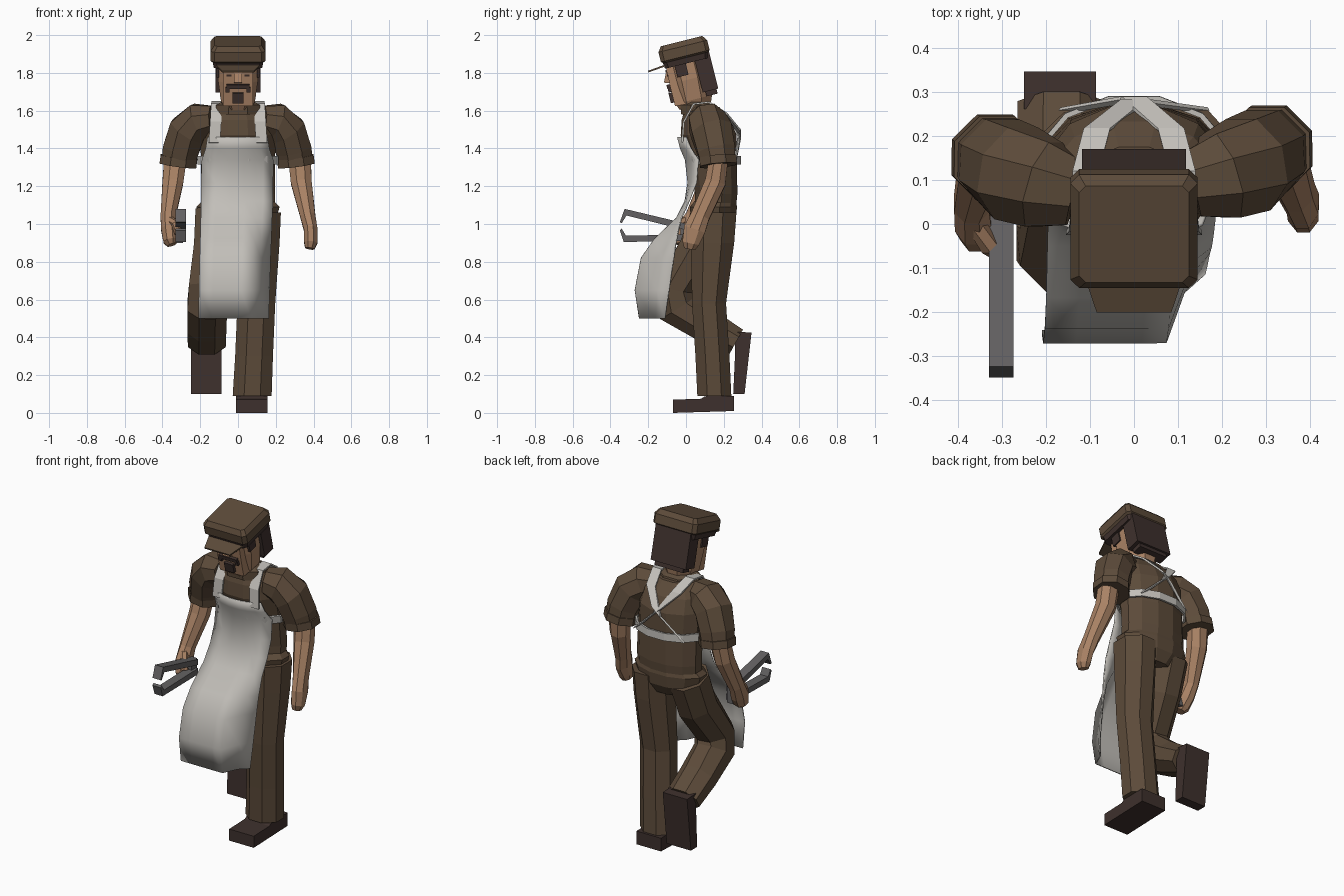
import bpy, bmesh, math
from mathutils import Vector, Matrix

if "Cube" in bpy.data.objects:
    bpy.data.objects.remove(bpy.data.objects["Cube"])


def material(name, rgb):
    m = bpy.data.materials.new(name)
    m.diffuse_color = (*rgb, 1)
    m.use_nodes = True
    m.node_tree.nodes["Principled BSDF"].inputs["Base Color"].default_value = m.diffuse_color
    return m


CLOTH = material("brown cloth", (0.108, 0.070, 0.042))
DARK = material("dark brown", (0.048, 0.030, 0.026))
SKIN = material("skin", (0.40, 0.225, 0.13))
LINEN = material("pale linen", (0.54, 0.52, 0.485))
STEEL = material("grey steel", (0.125, 0.12, 0.122))


def finish(name, bm, mat, thick=0, smooth=False, matrix=None):
    if matrix:
        bmesh.ops.transform(bm, matrix=matrix, verts=bm.verts)
    bmesh.ops.recalc_face_normals(bm, faces=bm.faces)
    me = bpy.data.meshes.new(name)
    bm.to_mesh(me)
    bm.free()
    me.materials.append(mat)
    ob = bpy.data.objects.new(name, me)
    bpy.context.collection.objects.link(ob)
    if thick:
        mod = ob.modifiers.new("thickness", "SOLIDIFY")
        mod.thickness, mod.offset = thick, 0
    if smooth:
        for p in me.polygons:
            p.use_smooth = True
    return ob


def loft(name, rings, mat, n=8, ref=(1, 0, 0), flat=False, cap=True, matrix=None, thick=0):
    """Skin rings (x, y, z, rx, ry) that follow a path, or lie flat."""
    bm, loops = bmesh.new(), []
    P = [Vector(r[:3]) for r in rings]
    for i, r in enumerate(rings):
        t = Vector((0, 0, 1))
        if not flat:
            t = Vector()
            if i:
                t += (P[i] - P[i - 1]).normalized()
            if i < len(P) - 1:
                t += (P[i + 1] - P[i]).normalized()
            t.normalize()
        a = Vector(ref)
        a = (a - t * a.dot(t)).normalized()
        b = t.cross(a)
        k = 1 / math.cos(math.pi / n)
        loops.append([bm.verts.new(P[i] + k * (a * r[3] * math.cos(w) + b * r[4] * math.sin(w)))
                      for w in [(j + .5) * math.tau / n for j in range(n)]])
    for A, B in zip(loops, loops[1:]):
        for j in range(n):
            bm.faces.new((A[j], A[(j + 1) % n], B[(j + 1) % n], B[j]))
    if cap:
        bm.faces.new(loops[0])
        bm.faces.new(loops[-1])
    return finish(name, bm, mat, thick, matrix=matrix)


def slab(name, profile, x0, x1, mat, matrix=None):
    """Extrude a (y, z) profile across x."""
    bm = bmesh.new()
    A, B = [[bm.verts.new((x, y, z)) for y, z in profile] for x in (x0, x1)]
    n = len(A)
    bm.faces.new(A)
    bm.faces.new(B)
    for j in range(n):
        bm.faces.new((A[j], A[(j + 1) % n], B[(j + 1) % n], B[j]))
    return finish(name, bm, mat, matrix=matrix)


def box(name, x0, x1, y0, y1, z0, z1, mat, matrix=None):
    return slab(name, [(y0, z0), (y1, z0), (y1, z1), (y0, z1)], x0, x1, mat, matrix)


def sheet(name, rows, mat, thick, smooth=False):
    """Quad grid from rows of points."""
    bm = bmesh.new()
    V = [[bm.verts.new(p) for p in row] for row in rows]
    for A, B in zip(V, V[1:]):
        for j in range(len(A) - 1):
            bm.faces.new((A[j], A[j + 1], B[j + 1], B[j]))
    return finish(name, bm, mat, thick, smooth)


# Torso: trousers seat, then shirt
loft("trouser_seat", [(0, .15, .96, .12, .08), (0, .145, 1.02, .20, .118),
                      (0, .145, 1.09, .22, .125), (0, .155, 1.12, .19, .11)], CLOTH, 12, flat=True)
loft("shirt", [(0, .155, 1.09, .195, .11), (0, .16, 1.16, .197, .112), (0, .15, 1.3, .195, .12),
               (0, .12, 1.47, .2, .148), (0, .105, 1.55, .185, .128), (0, .085, 1.62, .13, .09)],
     CLOTH, 12, flat=True)
loft("collar", [(0, .07, 1.58, .125, .095), (0, .06, 1.63, .115, .09), (0, .06, 1.645, .09, .07)],
     CLOTH, 8, flat=True)
loft("neck", [(0, .07, 1.57, .08, .07), (0, .04, 1.72, .08, .07)], SKIN, 8, flat=True)

# Arms
for side, s, dy in (("left", 1, 0), ("right", -1, -.02)):
    k = s * (1 if s > 0 else 1.03)
    loft(side + "_sleeve", [(k * .13, .09 + dy, 1.55, .075, .075), (k * .20, .11 + dy, 1.545, .10, .095),
                            (k * .26, .135 + dy, 1.49, .108, .10), (k * .295, .16 + dy, 1.39, .10, .095),
                            (k * .305, .17 + dy, 1.33, .092, .09)], CLOTH, 8, (0, 1, 0))
    loft(side + "_cuff", [(k * .303, .168 + dy, 1.355, .098, .098), (k * .309, .172 + dy, 1.31, .098, .098)],
         CLOTH, 8, (0, 1, 0))
loft("left_forearm", [(.325, .175, 1.36, .05, .06), (.335, .155, 1.22, .055, .055), (.37, .075, 1.04, .05, .04),
                      (.385, .045, .97, .058, .036), (.385, .025, .9, .045, .035), (.38, .02, .87, .03, .025)],
     SKIN, 8, (0, 1, 0))
loft("right_forearm", [(-.33, .155, 1.36, .05, .06), (-.345, .125, 1.22, .055, .055), (-.37, .045, 1.04, .048, .04),
                       (-.365, .005, .97, .058, .042), (-.357, -.02, .91, .045, .038), (-.35, -.025, .89, .03, .025)],
     SKIN, 8, (0, 1, 0))
loft("right_thumb", [(-.36, .0, 1.02, .02, .02), (-.33, -.05, 1.0, .02, .02), (-.315, -.06, .95, .018, .018)],
     SKIN, 6, (0, 1, 0))

# Legs: one straight, one bent back
loft("left_leg", [(.075, .15, .09, .103, .09), (.085, .14, .3, .1, .09), (.097, .122, .58, .1, .09),
                  (.112, .14, .9, .108, .115), (.115, .145, 1.06, .112, .122)], CLOTH, 8, flat=True)
loft("right_leg", [(-.115, .145, 1.06, .11, .115), (-.125, .075, .87, .108, .112), (-.155, -.055, .66, .105, .105),
                   (-.163, -.04, .56, .105, .115), (-.165, .12, .455, .103, .09), (-.165, .265, .375, .1, .075)],
     CLOTH, 8)
slab("left_shoe", [(-.07, 0), (.255, .01), (.255, .09), (.1, .088), (.08, .075), (-.07, .07)], -.01, .155, DARK)
slab("right_shoe", [(.25, .1), (.31, .1), (.347, .425), (.262, .43), (.258, .27)], -.25, -.087, DARK)

# Head parts share a forward tilt
H = Matrix.Translation((0, 0, 1.7)) @ Matrix.Rotation(math.radians(14), 4, "X")
loft("head", [(0, .03, -.085, .075, .085), (0, .03, -.05, .09, .1), (0, .035, .06, .105, .105),
              (0, .035, .19, .105, .105)], SKIN, 8, flat=True, matrix=H)
slab("face", [(-.075, -.06), (.05, -.07), (.05, .17), (-.07, .17), (-.075, .05)], -.08, .08, SKIN, H)
slab("nose", [(-.07, .065), (-.102, .075), (-.073, .135)], -.022, .022, SKIN, H)
box("back_hair", -.118, .118, .085, .17, -.025, .18, DARK, H)
box("nape_hair", -.095, .095, .10, .16, -.05, -.02, DARK, H)
box("hairline", -.113, .113, -.02, .1, .145, .18, DARK, H)
box("moustache", -.06, .06, -.092, -.06, .038, .06, DARK, H)
box("goatee", -.03, .03, -.092, -.06, -.04, .015, DARK, H)
for s in (-1, 1):
    box("sideburn", s * .1, s * .113, -.025, .035, .085, .17, DARK, H)
    box("moustache_end", s * .045, s * .065, -.09, -.06, .018, .045, DARK, H)
    box("brow", s * .025, s * .075, -.08, -.06, .125, .136, DARK, H)
    box("eye", s * .035, s * .06, -.077, -.07, .103, .113, DARK, H)


# Cap with bevelled crown, band and brim
def crown(name, rows, mat):
    bm, loops = bmesh.new(), []
    for z, hx, hy, c in rows:
        pts = []
        for sx, sy in ((1, 1), (-1, 1), (-1, -1), (1, -1)):
            two = [(sx * hx, .042 + sy * (hy - c), z), (sx * (hx - c), .042 + sy * hy, z)]
            pts += two if sx * sy > 0 else two[::-1]
        loops.append([bm.verts.new(p) for p in pts])
    for A, B in zip(loops, loops[1:]):
        for j in range(8):
            bm.faces.new((A[j], A[(j + 1) % 8], B[(j + 1) % 8], B[j]))
    bm.faces.new(loops[0])
    bm.faces.new(loops[-1])
    finish(name, bm, mat, matrix=H)


crown("cap_crown", [(.172, .13, .118, .02), (.185, .145, .133, .02), (.238, .145, .133, .02),
                    (.266, .125, .113, .015)], CLOTH)
crown("cap_band", [(.145, .128, .12, .02), (.176, .134, .124, .02)], DARK)
bm = bmesh.new()
bm.faces.new([bm.verts.new(p) for p in ((-.12, -.06, .163), (.12, -.06, .163), (.085, -.168, .152), (-.085, -.168, .152))])
finish("cap_brim", bm, CLOTH, .009, matrix=H)

# Apron: rows of height, left and right edge, front and back fold depth, side wrap
U = [(-1, 1), (-.6, 1), (-.2, 1), (.2, 1), (.5, 1), (.72, .35), (1, 0)]
APRON = [(1.46, -.16, .155, -.045, -.045, .045), (1.40, -.17, .165, -.03, -.03, .055),
         (1.34, -.19, .185, -.005, -.005, .07), (1.22, -.195, .185, .01, .01, .045),
         (1.12, -.195, .185, -.005, -.005, .02), (1.03, -.197, .18, -.05, -.03, .005),
         (.92, -.2, .175, -.165, -.05, 0), (.82, -.203, .17, -.235, -.065, 0),
         (.65, -.207, .165, -.268, -.09, 0), (.50, -.21, .16, -.245, -.112, 0)]
sheet("apron", [[(xl + (xr - xl) * (u + 1) / 2, yb + (yf - yb) * w + k * u * u, z) for u, w in U]
                for z, xl, xr, yf, yb, k in APRON], LINEN, .008, True)
loft("apron_tie", [(0, .148, 1.315, .208, .138), (0, .142, 1.36, .21, .143)], LINEN, 12,
     flat=True, cap=False, thick=.012)

# Shoulder straps crossing on the back
for s in (-1, 1):
    path = [(.125, -.02, 1.43), (.118, -.012, 1.54), (.112, .04, 1.635), (.11, .12, 1.645),
            (.085, .215, 1.585), (.0, .284 + s * .003, 1.475), (-.14, .262, 1.345)]
    rows = []
    for i, (x, y, z) in enumerate(path):
        d = Vector((.03, 0, .022 if i > 4 else 0))
        c = Vector((x, y, z))
        rows.append([((c + m * d).x * s, (c + m * d).y, (c + m * d).z) for m in (-1, 1)])
    sheet("back_strap" if s > 0 else "crossing_strap", rows, LINEN, .01)

# Tongs held in the right hand
slab("tongs_upper_arm", [(.01, .965), (.01, 1.0), (-.325, 1.08), (-.35, 1.01), (-.34, 1.005), (-.315, 1.045)],
     -.33, -.275, STEEL)
slab("tongs_lower_arm", [(.01, .945), (.01, .91), (-.33, .905), (-.35, .965), (-.34, .975), (-.318, .938)],
     -.33, -.275, STEEL)
box("tongs_hinge", -.335, -.29, -.03, .02, .9, 1.0, STEEL)
